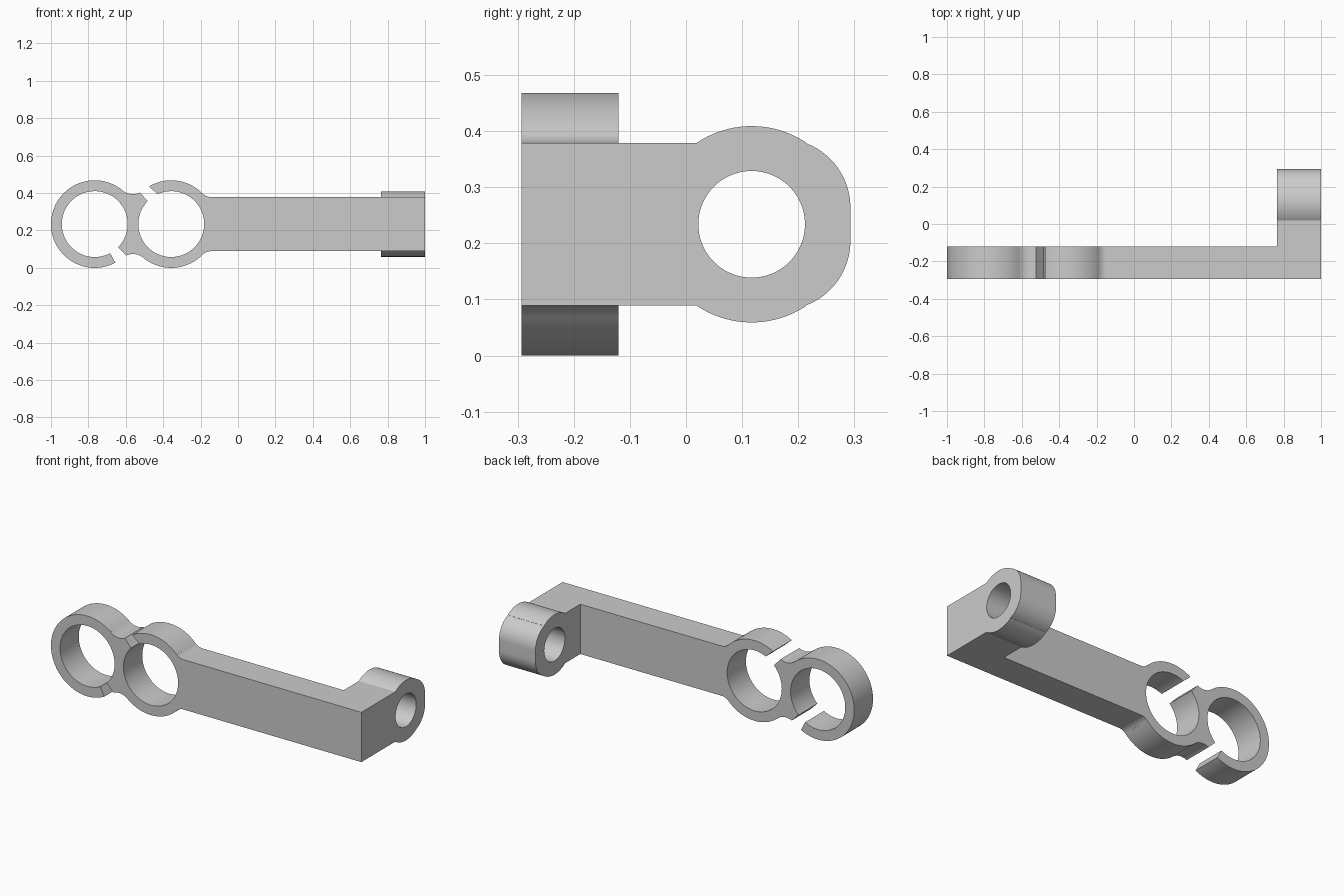
import bpy, bmesh
from math import sin, cos, radians, ceil
from mathutils import Vector

if "Cube" in bpy.data.objects:
    bpy.data.objects.remove(bpy.data.objects["Cube"])

MID = 0.234            # height of the centre line
BACK, FRONT = 0.293, -0.293

grey = bpy.data.materials.new("light_grey")
grey.use_nodes = True
grey.diffuse_color = (0.6, 0.6, 0.6, 1)
grey.node_tree.nodes["Principled BSDF"].inputs["Base Color"].default_value = (0.6, 0.6, 0.6, 1)


def arc(cx, cy, r, start, end):
    """Points along an arc, angles in degrees."""
    n = max(2, ceil(abs(end - start) / 4))
    angles = [radians(start + (end - start) * i / n) for i in range(n + 1)]
    return [(cx + r * cos(a), cy + r * sin(a)) for a in angles]


def prism(name, outline, place, offset):
    """Extrude an outline, placed in space by a function, along an offset."""
    bm = bmesh.new()
    face = bm.faces.new([bm.verts.new(place(u, v)) for u, v in outline])
    new = bmesh.ops.extrude_face_region(bm, geom=[face], use_keep_orig=True)["geom"]
    bmesh.ops.translate(bm, vec=offset, verts=[g for g in new if isinstance(g, bmesh.types.BMVert)])
    bmesh.ops.remove_doubles(bm, verts=bm.verts, dist=0.0001)
    bmesh.ops.recalc_face_normals(bm, faces=bm.faces)
    mesh = bpy.data.meshes.new(name)
    bm.to_mesh(mesh)
    bm.free()
    mesh.materials.append(grey)
    obj = bpy.data.objects.new(name, mesh)
    bpy.context.collection.objects.link(obj)
    return obj


# Arm outline: flat bar, two open clip rings and the fillets joining them
left, right = -0.766, -0.357
outer, inner = 0.234, 0.176
half = 0.145
web_x, web_z, web_r = (left + right) / 2, 0.247, 0.087
bar_x, bar_r = -0.145, 0.0624
web_a, bar_a = 50.4, 44.4
arm_outline = (
    [(1, -half), (1, half)]
    + arc(bar_x, half + bar_r, bar_r, -90, bar_a - 180)
    + arc(right, 0, outer, bar_a, 120.6)
    + arc(right, 0, inner, 114.5, -224.3)
    + arc(web_x, web_z, web_r, -64.5, web_a - 180)
    + arc(left, 0, outer, web_a, 298)
    + arc(left, 0, inner, 298, -45)
    + arc(web_x, -web_z, web_r, 114.4, web_a)
    + arc(right, 0, outer, 180 + web_a, 360 - bar_a)
    + arc(bar_x, -half - bar_r, bar_r, 180 - bar_a, 90)
)
arm = prism("clip_arm", arm_outline, lambda x, z: Vector((x, FRONT, z + MID)), Vector((0, 0.173, 0)))

# Pivot lug turning back from the end of the arm
hub, lug_r = 0.117, 0.175
corner, corner_r = 0.1706, 0.1224
lug_outline = (
    [(FRONT, half), (FRONT, -half)]
    + arc(hub, 0, lug_r, 236, 303.4)
    + arc(corner, -0.03, corner_r, -70, 0)
    + arc(corner, 0.03, corner_r, 0, 70)
    + arc(hub, 0, lug_r, 56.6, 124)
)
lug = prism("pivot_lug", lug_outline, lambda y, z: Vector((0.765, y, z + MID)), Vector((0.235, 0, 0)))

# Pivot bore
bore = prism("bore_cutter", arc(hub, 0, 0.095, 0, 356),
             lambda y, z: Vector((0.7, y, z + MID)), Vector((0.4, 0, 0)))

# Join the lug, cut the bore and keep the finished mesh
for part, operation in ((lug, "UNION"), (bore, "DIFFERENCE")):
    mod = arm.modifiers.new(part.name, "BOOLEAN")
    mod.object, mod.operation, mod.solver = part, operation, "EXACT"
depsgraph = bpy.context.evaluated_depsgraph_get()
solid = bpy.data.meshes.new_from_object(arm.evaluated_get(depsgraph))
arm.modifiers.clear()
arm.data = solid
for helper in (lug, bore):
    bpy.data.objects.remove(helper)

bpy.ops.object.select_all(action="DESELECT")
arm.select_set(True)
bpy.context.view_layer.objects.active = arm
bpy.ops.object.shade_smooth_by_angle(angle=radians(15))
